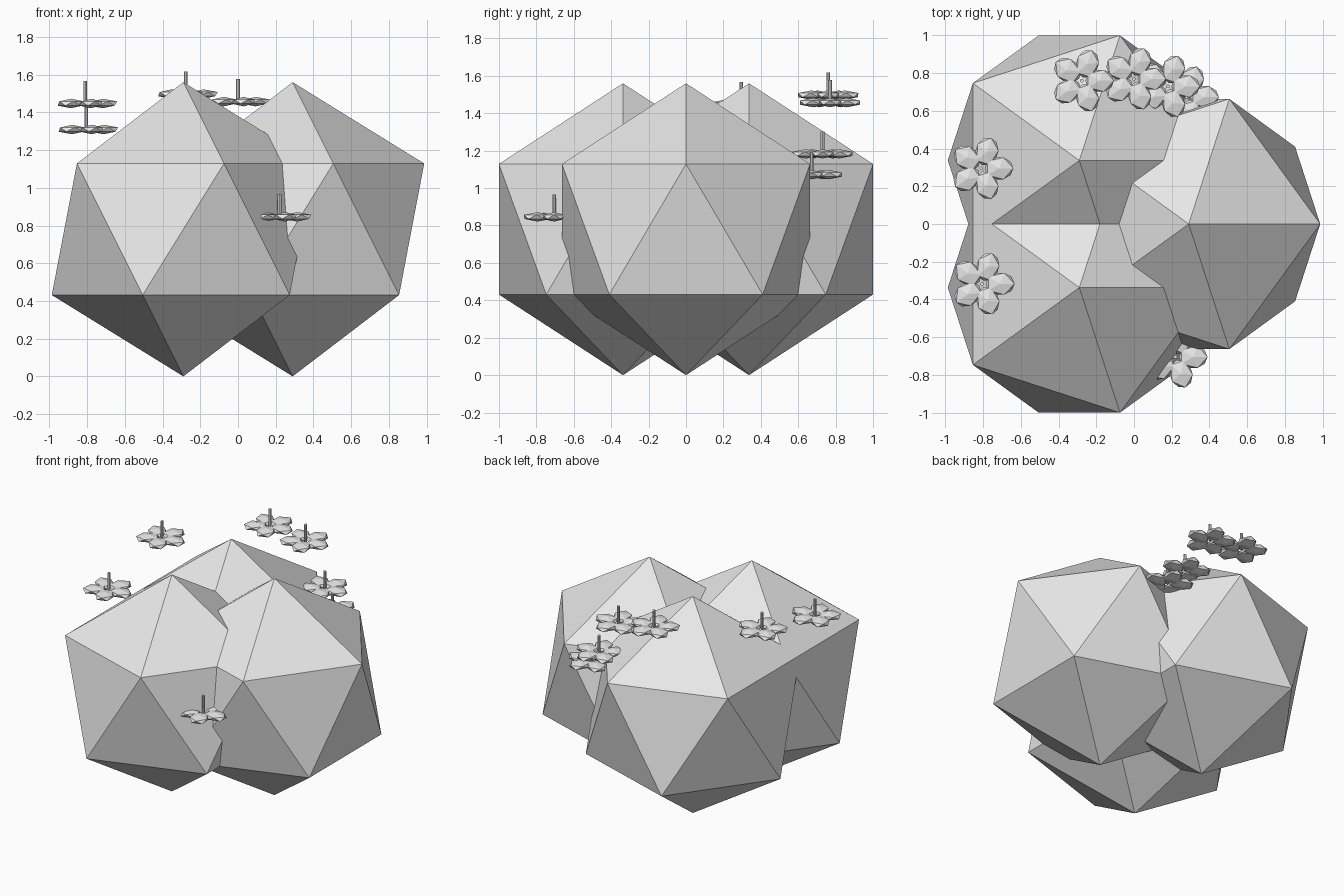
import bpy
import math
from mathutils import Matrix, Vector
import bmesh

cube = bpy.data.objects.get("Cube")
if cube:
    bpy.data.objects.remove(cube, do_unlink=True)

grey = bpy.data.materials.new("light grey")
grey.use_nodes = True
grey.diffuse_color = (0.8, 0.8, 0.8, 1)
grey.node_tree.nodes["Principled BSDF"].inputs["Base Color"].default_value = (0.8, 0.8, 0.8, 1)


def make_object(name, bm, location):
    mesh = bpy.data.meshes.new(name)
    bm.to_mesh(mesh)
    bm.free()
    mesh.materials.append(grey)
    obj = bpy.data.objects.new(name, mesh)
    obj.location = location
    bpy.context.collection.objects.link(obj)
    return obj


# Foliage: three overlapping icosahedra
RADIUS = 0.78
clumps = {
    "foliage_left": (0.29, 0),
    "foliage_front": (-0.29, -0.337),
    "foliage_back": (-0.29, 0.337),
}
for name, (x, y) in clumps.items():
    bm = bmesh.new()
    bmesh.ops.create_icosphere(bm, subdivisions=1, radius=RADIUS)
    make_object(name, bm, (x, y, RADIUS))


# Blossom: five flattened faceted petals around a thin upright stamen
def add_blossom(index, location):
    bm = bmesh.new()
    for i in range(5):
        place = (Matrix.Rotation(math.tau * i / 5, 4, "Z")
                 @ Matrix.Translation((0.094, 0, 0))
                 @ Matrix.Diagonal((0.085, 0.068, 0.025, 1)))
        bmesh.ops.create_icosphere(bm, subdivisions=1, radius=1, matrix=place)
    make_object(f"blossom_petals_{index}", bm, location)

    bm = bmesh.new()
    bmesh.ops.create_cone(bm, cap_ends=True, segments=8, radius1=0.01,
                          radius2=0.01, depth=0.12,
                          matrix=Matrix.Translation((0, 0, 0.06)))
    make_object(f"blossom_stamen_{index}", bm, location)


blossoms = [
    (-0.81, 0.295, 1.447), (-0.805, -0.317, 1.309),
    (-0.277, 0.76, 1.497), (0, 0.77, 1.457),
    (0.18, 0.73, 1.183), (0.28, 0.673, 1.072),
    (0.22, -0.705, 0.846),
]
for index, spot in enumerate(blossoms, 1):
    add_blossom(index, Vector(spot))
